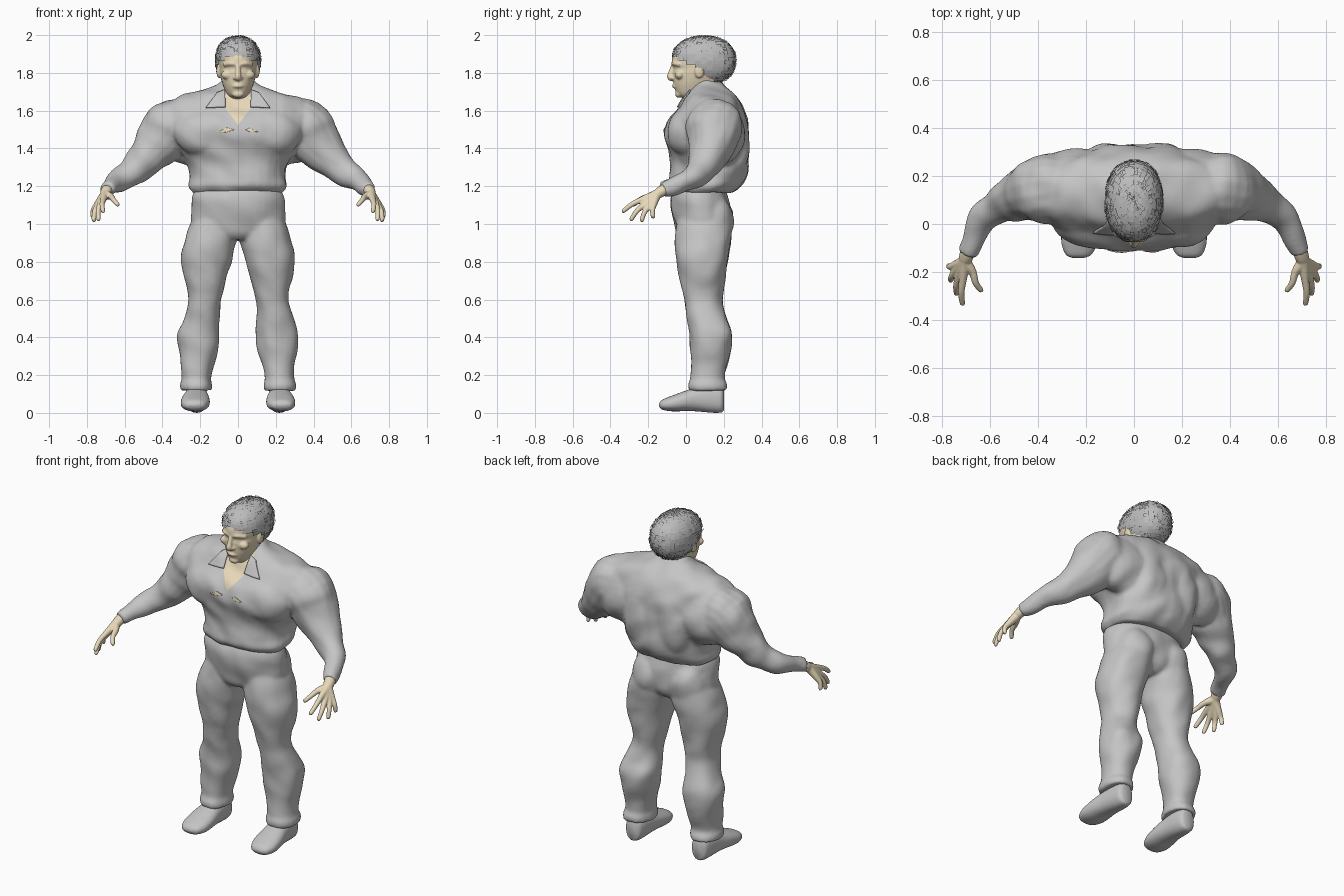
import bpy, bmesh, math, random
from mathutils import Vector, Matrix, noise
from mathutils.bvhtree import BVHTree

random.seed(4)
if "Cube" in bpy.data.objects:
    bpy.data.objects.remove(bpy.data.objects["Cube"])


def material(name, rgb):
    m = bpy.data.materials.new(name)
    m.use_nodes = True
    col = (*rgb, 1)
    m.diffuse_color = col
    bsdf = m.node_tree.nodes["Principled BSDF"]
    bsdf.inputs["Base Color"].default_value = col
    bsdf.inputs["Roughness"].default_value = 0.8
    return m


CLOTH = material("grey cloth", (0.56, 0.56, 0.56))
SKIN = material("pale skin", (0.8, 0.69, 0.49))
HAIR = material("grey hair", (0.5, 0.5, 0.5))


def spline(rows, steps=5):
    """Smooth curve through rows of numbers."""
    rows = [Vector(r) for r in rows]
    ext = [rows[0]] + rows + [rows[-1]]
    out = []
    for a, b, c, d in zip(ext, ext[1:], ext[2:], ext[3:]):
        for i in range(steps):
            t = i / steps
            out.append(b + (c - a) * (t / 2) + (a * 2 - b * 5 + c * 4 - d) * (t * t / 2)
                       + (b * 3 - a - c * 3 + d) * (t ** 3 / 2))
    return out + [rows[-1]]


def loft(bm, rings):
    loops = [[bm.verts.new(p) for p in ring] for ring in rings]
    n = len(loops[0])
    for a, b in zip(loops, loops[1:]):
        for i in range(n):
            j = (i + 1) % n
            bm.faces.new((a[i], a[j], b[j], b[i]))
    bm.faces.new(loops[0])
    bm.faces.new(loops[-1])


def stack(bm, rows, exp=2.2, axis="z", n=32):
    """Loft of rounded sections; each row is height, depth range, x range."""
    rings = []
    for h, d0, d1, x0, x1 in spline(rows):
        ring = []
        for i in range(n):
            a = math.tau * i / n
            c, s = math.cos(a), math.sin(a)
            x = (x0 + x1) / 2 + (x1 - x0) / 2 * math.copysign(abs(c) ** (2 / exp), c)
            d = (d0 + d1) / 2 + (d1 - d0) / 2 * math.copysign(abs(s) ** (2 / exp), s)
            ring.append((x, d, h) if axis == "z" else (x, h, d))
        rings.append(ring)
    loft(bm, rings)


def sym(rows):
    return [(z, a, b, -w, w) for z, a, b, w in rows]


def tube(bm, pts, n=16):
    """Round limb through points with x, y, z, radius."""
    path = spline(pts)
    rings = []
    for i, p in enumerate(path):
        t = (path[min(i + 1, len(path) - 1)] - path[max(i - 1, 0)]).to_3d().normalized()
        u = t.cross(Vector((0.3, 1, 0.1))).normalized()
        v = t.cross(u)
        rings.append([p.to_3d() + (u * math.cos(math.tau * k / n)
                                   + v * math.sin(math.tau * k / n)) * p[3] for k in range(n)])
    loft(bm, rings)


def ball(bm, centre, radii):
    bmesh.ops.create_uvsphere(bm, u_segments=24, v_segments=14, radius=1,
                              matrix=Matrix.Translation(centre) @ Matrix.Diagonal((*radii, 1)))


def flip(bm, copy=True):
    """Mirror across x, keeping the first half when copy is set."""
    verts = bm.verts[:]
    if copy:
        geom = bmesh.ops.duplicate(bm, geom=bm.verts[:] + bm.edges[:] + bm.faces[:])["geom"]
        verts = [g for g in geom if isinstance(g, bmesh.types.BMVert)]
    for v in verts:
        v.co.x *= -1


def finish(name, bm, mat, voxel=0, relax=0, folds=0):
    bmesh.ops.recalc_face_normals(bm, faces=bm.faces[:])
    me = bpy.data.meshes.new(name)
    bm.to_mesh(me)
    bm.free()
    ob = bpy.data.objects.new(name, me)
    bpy.context.collection.objects.link(ob)
    if voxel:
        mod = ob.modifiers.new("blend", "REMESH")
        mod.mode, mod.voxel_size = "VOXEL", voxel
        mod = ob.modifiers.new("relax", "SMOOTH")
        mod.factor, mod.iterations = 0.5, relax
        dg = bpy.context.evaluated_depsgraph_get()
        me = bpy.data.meshes.new_from_object(ob.evaluated_get(dg))
        ob.modifiers.clear()
        ob.data = me
    if folds:
        moves = [v.normal * folds * noise.noise(v.co * 9 + Vector((0, 0, v.co.x * 4)))
                 for v in me.vertices]
        for v, m in zip(me.vertices, moves):
            v.co += m
    me.materials.clear()
    me.materials.append(mat)
    me.shade_smooth()
    return ob


# Shirt: torso, chest, back and both sleeves blended into one skin
bm = bmesh.new()
tube(bm, [(.26, .15, 1.53, .12), (.355, .15, 1.512, .15), (.415, .138, 1.435, .13),
          (.53, .095, 1.305, .086), (.62, .028, 1.24, .062), (.68, -.085, 1.195, .046),
          (.695, -.125, 1.18, .042)])
ball(bm, (.16, .005, 1.48), (.18, .106, .13))
ball(bm, (.23, .2, 1.48), (.21, .112, .17))
ball(bm, (.1, .235, 1.42), (.13, .104, .22))
flip(bm)
stack(bm, sym([(1.165, -.06, .25, .235), (1.2, -.09, .29, .262), (1.25, -.088, .32, .256),
               (1.32, -.085, .33, .268), (1.4, -.1, .33, .315), (1.48, -.115, .33, .36),
               (1.55, -.095, .325, .385), (1.62, -.035, .3, .385), (1.67, -.005, .27, .32),
               (1.705, .015, .24, .2), (1.735, .035, .21, .115), (1.76, .06, .19, .09)]), 2.3)
shirt = finish("shirt", bm, CLOTH, .011, 6, .012)

# Open neckline cut into the shirt front
shirt.data.materials.append(SKIN)
APEX, SLOPE, NECK = 1.525, .76, .08
bm = bmesh.new()
bm.from_mesh(shirt.data)
for s in (-1, 1):
    for co, no in (((0, 0, APEX), (1, 0, -s * SLOPE)), ((s * NECK, 0, 0), (1, 0, 0))):
        faces = [f for f in bm.faces if f.calc_center_median().y < .06
                 and f.calc_center_median().z > 1.5]
        parts = set(faces)
        for f in faces:
            parts.update(f.verts)
            parts.update(f.edges)
        bmesh.ops.bisect_plane(bm, geom=list(parts), dist=1e-5, plane_co=co, plane_no=no)
for f in bm.faces:
    c = f.calc_center_median()
    if c.y < .06 and abs(c.x) < min(NECK, SLOPE * (c.z - APEX)):
        f.material_index = 1
bm.to_mesh(shirt.data)
tree = BVHTree.FromBMesh(bm)
bm.free()


def patch(name, corners, mat, lift, thick, n=10):
    """Thin plate laid on the shirt front; corners are x, z."""
    a, b, c, d = [Vector(p) for p in corners]
    pb = bmesh.new()
    grid = []
    for i in range(n + 1):
        for j in range(n + 1):
            p = a.lerp(b, i / n).lerp(d.lerp(c, i / n), j / n)
            hit = tree.ray_cast(Vector((p.x, -1, p.y)), Vector((0, 1, 0)))[0]
            grid.append(pb.verts.new((p.x, (hit.y if hit else .05) - lift, p.y)))
    for i in range(n):
        for j in range(n):
            k = i * (n + 1) + j
            pb.faces.new((grid[k], grid[k + 1], grid[k + n + 2], grid[k + n + 1]))
    ob = finish(name, pb, mat)
    mod = ob.modifiers.new("thickness", "SOLIDIFY")
    mod.thickness, mod.offset = thick, 0


for side, s in (("left", 1), ("right", -1)):
    patch(side + "_collar", [(s * .07, 1.71), (s * .11, 1.695), (s * .17, 1.615),
                             (s * .066, 1.62)], CLOTH, .006, .008)
patch("left_chest_tear", [(.04, 1.499), (.06, 1.508), (.105, 1.488), (.065, 1.487)], SKIN, .003, .004)
patch("right_chest_tear", [(-.11, 1.484), (-.06, 1.51), (-.02, 1.5), (-.06, 1.486)], SKIN, .003, .004)

# Trousers
bm = bmesh.new()
stack(bm, [(1.02, -.045, .24, .01, .243), (.93, -.055, .24, .008, .278), (.85, -.055, .226, .022, .3),
           (.75, -.043, .213, .05, .29), (.65, -.022, .2, .08, .27), (.58, -.01, .192, .093, .264),
           (.5, .005, .215, .098, .29), (.42, .018, .246, .095, .318), (.34, .024, .241, .103, .315),
           (.25, .028, .214, .128, .302), (.18, .03, .2, .142, .295), (.15, .015, .215, .138, .305),
           (.12, .015, .218, .14, .305)])
ball(bm, (.12, .145, 1.02), (.115, .106, .14))
flip(bm)
stack(bm, sym([(1.22, -.05, .2, .2), (1.15, -.08, .222, .24), (1.08, -.078, .235, .246),
               (1.0, -.06, .235, .247), (.95, -.045, .215, .19), (.92, -.02, .18, .1)]))
finish("trousers", bm, CLOTH, .011, 6, .01)

# Head with neck and facial features
bm = bmesh.new()
stack(bm, sym([(1.66, -.005, .08, .035), (1.685, -.045, .12, .058), (1.73, -.063, .16, .078),
               (1.77, -.068, .2, .091), (1.8, -.07, .222, .097), (1.825, -.066, .23, .099),
               (1.85, -.076, .24, .1), (1.9, -.066, .24, .1), (1.95, -.015, .2, .076),
               (1.98, .04, .15, .035)]), 2.2)
tube(bm, [(0, .12, 1.56, .085), (0, .11, 1.66, .085), (0, .1, 1.76, .085)])
tube(bm, [(0, -.066, 1.845, .011), (0, -.078, 1.805, .014), (0, -.084, 1.778, .017), (0, -.07, 1.765, .012)])
tube(bm, [(-.03, -.05, 1.73, .008), (0, -.064, 1.731, .011), (.03, -.05, 1.73, .008)])
ball(bm, (0, -.038, 1.688), (.032, .02, .02))
for s in (-1, 1):
    tube(bm, [(s * .012, -.066, 1.847, .011), (s * .042, -.06, 1.85, .012), (s * .075, -.03, 1.842, .01)])
    ball(bm, (s * .014, -.072, 1.773), (.012, .013, .01))
    ball(bm, (s * .055, -.033, 1.79), (.035, .025, .025))
    ball(bm, (s * .102, .07, 1.81), (.012, .025, .038))
finish("head", bm, SKIN, .005, 5)

# Hair: solid cap plus a layer of short separate locks
CROWN, SPAN, POWER = Vector((0, .095, 1.865)), Vector((.122, .172, .132)), 2.25
for name, grow, segs in (("hair_cap", .97, (32, 20)), ("hair_locks", 1, (34, 24))):
    bm = bmesh.new()
    bmesh.ops.create_uvsphere(bm, u_segments=segs[0], v_segments=segs[1], radius=1)
    for v in bm.verts:
        v.co *= grow / sum(abs(k) ** POWER for k in v.co) ** (1 / POWER)
        v.co = CROWN + v.co * SPAN
    low = []
    for f in bm.faces:
        c = f.calc_center_median()
        if c.z < 1.89 - .45 * (c.y + .07) - (.03 if c.y > .1 else 0):
            low.append(f)
    bmesh.ops.delete(bm, geom=low, context="FACES")
    if name == "hair_locks":
        bmesh.ops.split_edges(bm, edges=bm.edges[:])
        bm.normal_update()
        for f in bm.faces:
            mid, rise = f.calc_center_median(), f.normal * random.uniform(-.003, .003)
            size = random.uniform(.75, 1.05)
            for v in f.verts:
                v.co = mid + (v.co - mid) * size + rise + noise.random_vector() * .0015
        me = bpy.data.meshes.new(name)
        bm.to_mesh(me)
        bm.free()
        me.materials.append(HAIR)
        bpy.context.collection.objects.link(bpy.data.objects.new(name, me))
    else:
        finish(name, bm, HAIR)

# Hands: knuckle and fingertip of each finger, fanned out from the wrist
FINGERS = [((.712, -.225, 1.132), (.715, -.338, 1.065)), ((.728, -.215, 1.108), (.74, -.295, 1.02)),
           ((.742, -.195, 1.097), (.765, -.237, 1.014)), ((.748, -.172, 1.1), (.773, -.175, 1.033)),
           ((.672, -.2, 1.145), (.635, -.282, 1.1))]
for side, s in (("left", 1), ("right", -1)):
    bm = bmesh.new()
    for knuckle, tip in FINGERS:
        k, t = Vector(knuckle), Vector(tip)
        mid = k.lerp(t, .5) + Vector((.006, -.004, .006))
        tube(bm, [(.688, -.1, 1.19, .03), (.703, -.15, 1.16, .026), (*k, .0175), (*mid, .0135),
                  (*k.lerp(t, .93), .0115), (*t, .006)], 12)
    if s < 0:
        flip(bm, copy=False)
    finish(side + "_hand", bm, SKIN, .0045, 2)

    # Shoe
    bm = bmesh.new()
    stack(bm, [(-.142, .035, .05, .21, .255), (-.128, .018, .068, .178, .283), (-.09, .01, .085, .157, .3),
               (-.05, .008, .1, .15, .303), (0, .01, .118, .15, .298), (.06, .008, .138, .156, .286),
               (.14, .001, .15, .162, .276), (.185, .002, .14, .17, .268), (.2, .012, .125, .185, .25)],
          2.3, "y")
    if s < 0:
        flip(bm, copy=False)
    finish(side + "_shoe", bm, CLOTH)
